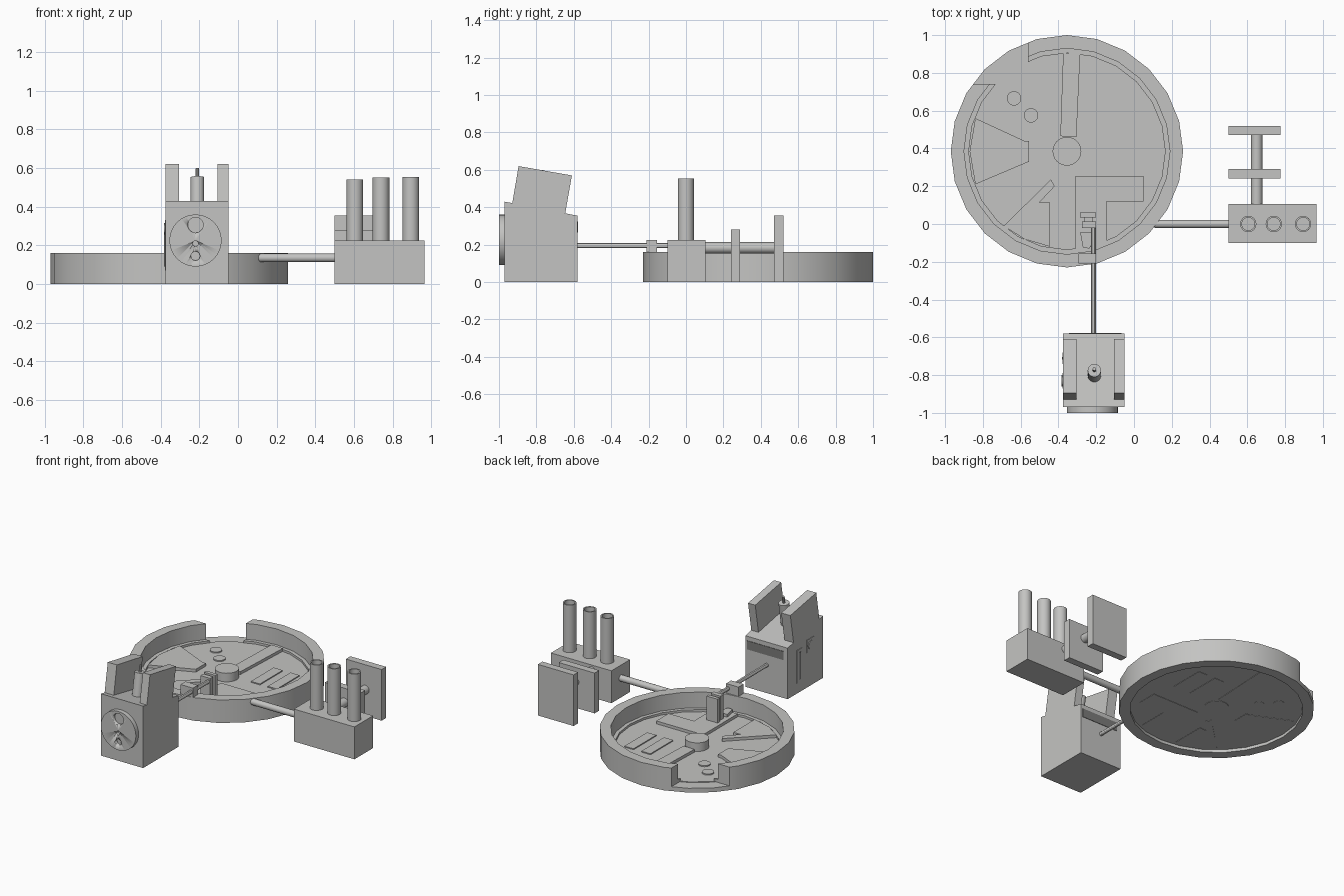
import bpy, bmesh, math
from mathutils import Vector

if "Cube" in bpy.data.objects:
    bpy.data.objects.remove(bpy.data.objects["Cube"], do_unlink=True)


def material(name, value):
    m = bpy.data.materials.new(name)
    m.use_nodes = True
    m.diffuse_color = (value, value, value * 0.98, 1)
    m.node_tree.nodes["Principled BSDF"].inputs["Base Color"].default_value = m.diffuse_color
    return m


GREY = material("plain grey", 0.55)
DARK = material("slot grey", 0.2)


def finish(name, bm, mat=GREY, smooth=False):
    bmesh.ops.recalc_face_normals(bm, faces=bm.faces)
    me = bpy.data.meshes.new(name)
    bm.to_mesh(me)
    bm.free()
    me.materials.append(mat)
    ob = bpy.data.objects.new(name, me)
    bpy.context.collection.objects.link(ob)
    if smooth:
        bpy.ops.object.select_all(action='DESELECT')
        ob.select_set(True)
        bpy.context.view_layer.objects.active = ob
        bpy.ops.object.shade_smooth_by_angle(angle=math.radians(30))
    return ob


def prism(name, points, lo, hi, axis="z", mat=GREY):
    """Extrude a flat outline from lo to hi along x or z."""
    bm = bmesh.new()
    place = (lambda a, b: (a, b, lo)) if axis == "z" else (lambda a, b: (lo, a, b))
    step = Vector((0, 0, hi - lo)) if axis == "z" else Vector((hi - lo, 0, 0))
    face = bm.faces.new([bm.verts.new(place(*p)) for p in points])
    new = bmesh.ops.extrude_face_region(bm, geom=[face])["geom"]
    bmesh.ops.translate(bm, vec=step, verts=[g for g in new if isinstance(g, bmesh.types.BMVert)])
    return finish(name, bm, mat)


def box(name, x, y, z, mat=GREY):
    return prism(name, [(x[0], y[0]), (x[1], y[0]), (x[1], y[1]), (x[0], y[1])], z[0], z[1], "z", mat)


def lathe(name, profile, start, direction=(0, 0, 1), sides=24):
    """Revolve (radius, height) points around a line through start."""
    bm = bmesh.new()
    turn = Vector((0, 0, 1)).rotation_difference(Vector(direction))
    rings = []
    for i in range(sides):
        a = math.tau * i / sides
        rings.append([bm.verts.new(Vector(start) + turn @ Vector((r * math.cos(a), r * math.sin(a), h)))
                      for r, h in profile])
    n = len(profile)
    for i in range(sides):
        p, q = rings[i], rings[(i + 1) % sides]
        for j in range(n):
            k = (j + 1) % n
            bm.faces.new((p[j], q[j], q[k], p[k]))
    bmesh.ops.remove_doubles(bm, verts=bm.verts, dist=1e-5)
    return finish(name, bm, GREY, True)


def rod(name, a, b, r, sides=20):
    d = Vector(b) - Vector(a)
    return lathe(name, [(0, 0), (r, 0), (r, d.length), (0, d.length)], a, d.normalized(), sides)


def cut(ob, cutter):
    m = ob.modifiers.new("cut", 'BOOLEAN')
    m.operation = 'DIFFERENCE'
    m.solver = 'EXACT'
    m.object = cutter
    cutter.hide_render = True
    cutter.hide_viewport = True
    cutter.display_type = 'WIRE'


# Round dish: stepped wall with an open corner, floor and hub
CX, CY = -0.355, 0.385
wall = lathe("dish_wall", [(.615, 0), (.615, .16), (.545, .16), (.545, .05),
                           (.52, .05), (.52, .02), (.545, .02), (.545, 0)], (CX, CY, 0))
cut(wall, box("gap_cutter", (-1.1, -.56), (.74, 1.1), (.03, .3)))
rod("dish_floor", (CX, CY, .02), (CX, CY, .035), .53, 24)
rod("hub", (CX, CY, .018), (CX, CY, .095), .076, 24)

# Raised floor panels
panels = {
    "wedge_panel": [(-.84, .56), (-.58, .44), (-.555, .44), (-.555, .33), (-.58, .32), (-.84, .21), (-.87, .385)],
    "strip_panel": [(-.39, .465), (-.305, .46), (-.285, .9), (-.375, .905)],
    "corner_panel": [(-.31, .255), (.05, .255), (.05, .12), (-.145, .12), (-.145, -.09), (-.22, -.115), (-.31, -.13)],
    "arrow_panel": [(-.44, .235), (-.42, .2), (-.5, .115), (-.445, .115), (-.445, -.12), (-.58, -.08), (-.69, -.01)],
}
for name, pts in panels.items():
    prism(name, pts, .018, .055)
for i, x in enumerate((.17, .3)):
    box(f"floor_plate_{i}", (CX + x, CX + x + .07), (CY + .02, CY + .27), (.018, .042))
for i, d in enumerate((.19, .28)):
    rod(f"floor_button_{i}", (CX - d, CY + d, .018), (CX - d, CY + d, .043), .038)

# Slotted post in the dish, with its push rod and guide block
box("post_back", (-.285, -.2), (.035, .06), (.03, .22))
box("post_front", (-.275, -.2), (-.02, .012), (.03, .22))
box("post_web", (-.262, -.218), (.012, .035), (.03, .2))
prism("post_foot", [(-.285, -.045), (-.2, -.045), (-.235, -.13), (-.27, -.125)], .03, .075)
rod("push_rod", (-.215, -.58, .195), (-.215, -.02, .195), .013, 12)
box("guide_block", (-.295, -.2), (-.21, -.155), (.16, .225))

# Tall cabinet with a sloping top, two leaning fins and a round front
prism("cabinet", [(-.97, 0), (-.58, 0), (-.58, .355), (-.97, .43)], -.375, -.05, "x")
for name, x0, x1 in (("right_fin", -.375, -.305), ("left_fin", -.105, -.05)):
    prism(name, [(-.93, .415), (-.895, .62), (-.61, .57), (-.647, .36)], x0, x1, "x")
dial = rod("front_dial", (-.22, -.965, .225), (-.22, -1, .225), .135, 32)
for i, (z, r) in enumerate(((.305, .04), (.21, .014), (.145, .023))):
    cut(dial, rod(f"dial_hole_cutter_{i}", (-.22, -1.02, z), (-.22, -.98, z), r))
lean = Vector((0, .17, .985))
base = Vector((-.21, -.805, .38))
lathe("spout", [(0, 0), (.035, 0), (.035, .175), (0, .175)], base, lean)
rod("spout_tip", base + lean * .17, base + lean * .222, .009, 10)
box("back_slot", (-.345, -.065), (-.581, -.577), (.265, .325), DARK)

# Panels on the cabinet's right side
box("side_track", (-.379, -.374), (-.74, -.68), (.07, .3))
box("side_track_groove", (-.382, -.374), (-.717, -.703), (.09, .28), DARK)
box("side_square", (-.379, -.374), (-.87, -.79), (.24, .33))
rod("side_knob", (-.374, -.83, .285), (-.383, -.83, .285), .03)

# Low engine block with three open pipes
box("engine_block", (.5, .965), (-.1, .105), (0, .225))
for i, (x, top) in enumerate(((.605, .54), (.74, .55), (.895, .555))):
    lathe(f"pipe_{i}", [(0, .2), (.043, .2), (.043, top), (.034, top), (.034, top - .15), (0, top - .15)],
          (x, 0, 0))
rod("feed_rod", (.115, 0, .135), (.51, 0, .135), .022)
lathe("feed_rod_tip", [(0, 0), (.022, 0), (.016, .01), (0, .014)], (.115, 0, .135), (-1, 0, 0), 20)

# Axle and two square plates behind the engine block
rod("axle", (.65, .1, .183), (.65, .48, .183), .03)
box("small_plate", (.5, .775), (.24, .29), (0, .28))
box("large_plate", (.5, .775), (.47, .52), (0, .355))
